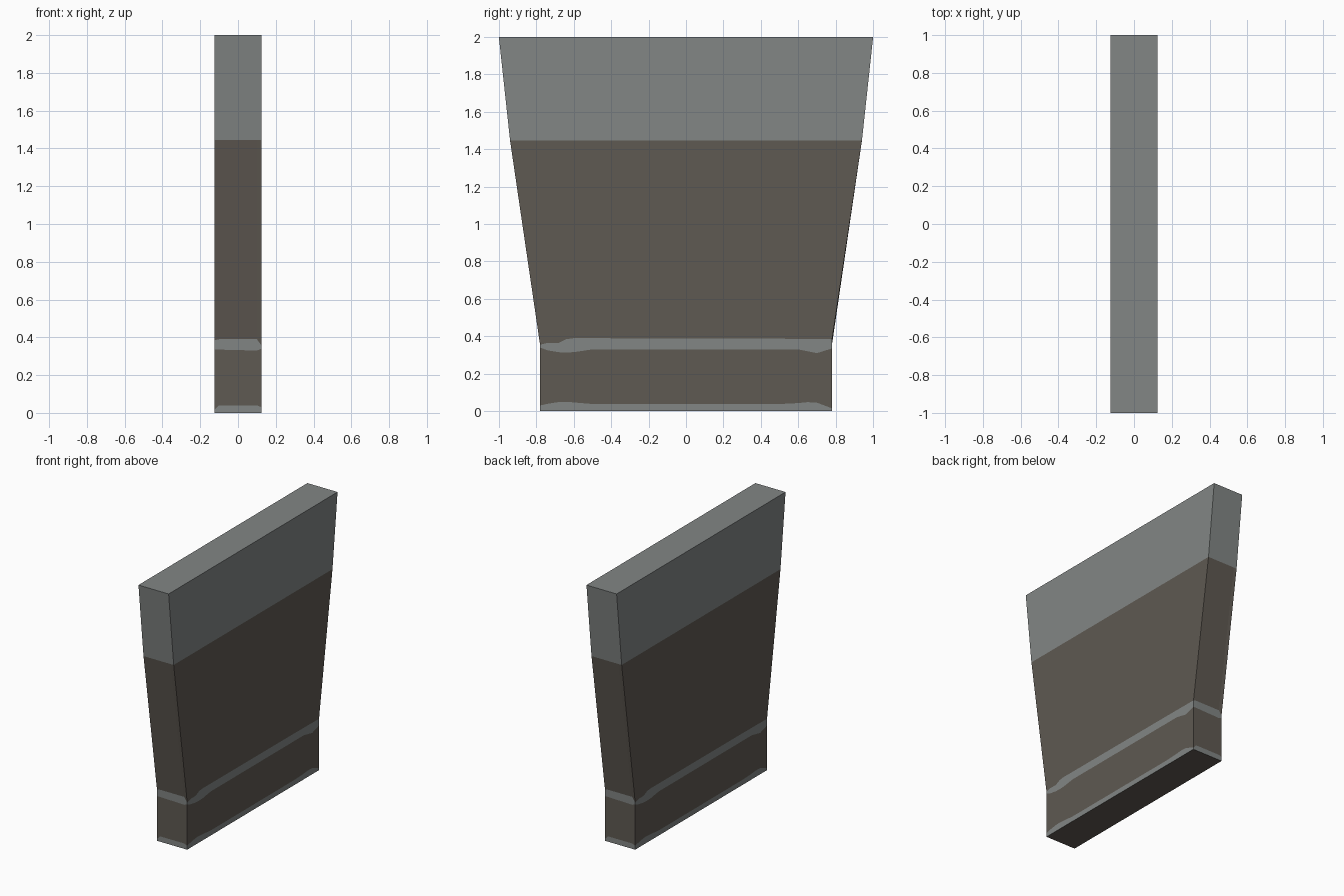
import bpy, bmesh

if "Cube" in bpy.data.objects:
    bpy.data.objects.remove(bpy.data.objects["Cube"])


def material(name, rgb):
    m = bpy.data.materials.new(name)
    m.diffuse_color = (*rgb, 1)
    m.use_nodes = True
    m.node_tree.nodes["Principled BSDF"].inputs["Base Color"].default_value = m.diffuse_color
    return m


def interp(points, t):
    for (t0, v0), (t1, v1) in zip(points, points[1:]):
        if t <= t1:
            return v0 + (v1 - v0) * (t - t0) / (t1 - t0)
    return points[-1][1]


HALF_X = 0.125
# Half width in y against height
WIDTH = [(0, 0.78), (0.38, 0.78), (1.445, 0.94), (2, 1.0)]

# Stripe edges along one broad face: (y, height)
FOOT = [(-.78, .03), (-.7, .048), (-.64, .05), (-.5, .038), (.55, .038), (.65, .048), (.7, .045), (.78, .015)]
LOW = [(-.78, .34), (-.74, .325), (-.67, .313), (-.6, .315), (-.5, .33), (.6, .33), (.7, .31), (.78, .335)]
HIGH = [(-.78, .355), (-.75, .365), (-.68, .365), (-.65, .383), (-.6, .39), (.5, .387), (.78, .385)]
STATIONS = [-.78, -.74, -.68, -.64, -.6, -.5, 0, .5, .6, .65, .7, .74, .78]

# Half of the outline: one broad face, then one narrow end (the other half is it rotated 180)
half = [(HALF_X, y, interp(FOOT, y), interp(LOW, y), interp(HIGH, y)) for y in STATIONS]
half += [(0.1, .78, .04, .335, .39), (-0.1, .78, .04, .33, .39)]
outline = half + [(-x, -y, a, b, c) for x, y, a, b, c in half]

bm = bmesh.new()


def ring(height):
    verts = []
    for p in outline:
        z = height(p)
        verts.append(bm.verts.new((p[0], p[1] / .78 * interp(WIDTH, z), z)))
    return verts


# Rings from the base to the top edge
rings = [ring(h) for h in (lambda p: 0, lambda p: p[2], lambda p: p[3],
                           lambda p: p[4], lambda p: 1.445, lambda p: 2)]

# Walls: bands alternate grey and brown
n = len(outline)
for band, (lo, hi) in enumerate(zip(rings, rings[1:])):
    for i in range(n):
        j = (i + 1) % n
        f = bm.faces.new((lo[i], lo[j], hi[j], hi[i]))
        f.material_index = band % 2

# Brown underside and grey top
bm.faces.new(rings[0][::-1]).material_index = 1
bm.faces.new(rings[-1]).material_index = 0
bm.normal_update()

mesh = bpy.data.meshes.new("tapered_slab")
bm.to_mesh(mesh)
bm.free()
mesh.materials.append(material("stone grey", (0.223, 0.238, 0.234)))
mesh.materials.append(material("dark brown", (0.114, 0.100, 0.084)))
slab = bpy.data.objects.new("tapered_slab", mesh)
bpy.context.collection.objects.link(slab)
